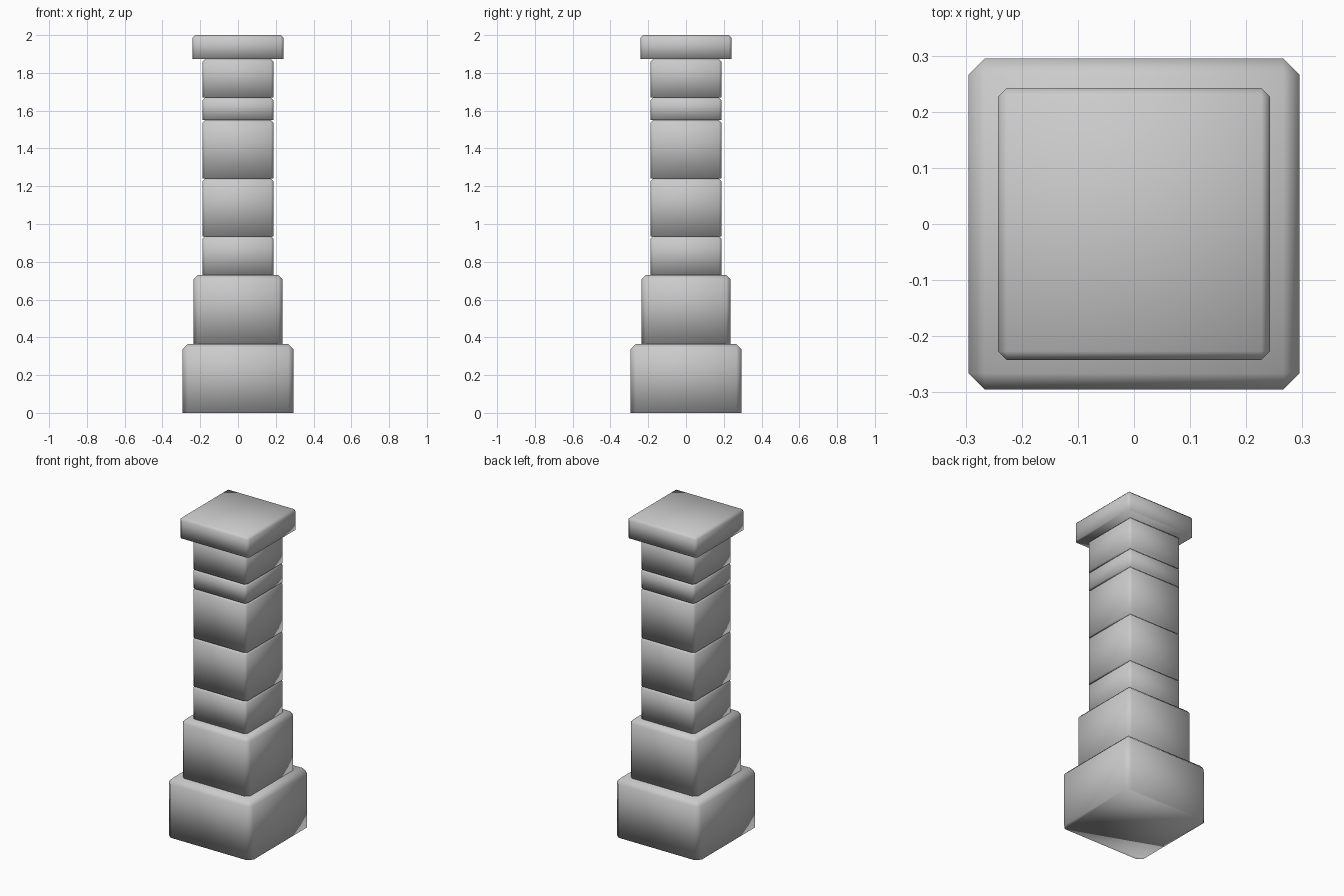
import bpy, bmesh
from mathutils import Matrix

if "Cube" in bpy.data.objects:
    bpy.data.objects.remove(bpy.data.objects["Cube"])


def block(name, half, z0, z1, chamfer):
    """Square stone: chamfered top and upright edges, flat bottom."""
    bm = bmesh.new()
    bmesh.ops.create_cube(bm, size=1.0)
    bmesh.ops.transform(
        bm, verts=bm.verts,
        matrix=Matrix.Translation((0, 0, (z0 + z1) / 2))
        @ Matrix.Diagonal((2 * half, 2 * half, z1 - z0, 1)))
    mid = (z0 + z1) / 2
    edges = [e for e in bm.edges if any(v.co.z > mid for v in e.verts)]
    bmesh.ops.bevel(bm, geom=edges, offset=chamfer, segments=1,
                    affect='EDGES', clamp_overlap=True)
    for f in bm.faces:
        f.smooth = True
    mesh = bpy.data.meshes.new(name)
    bm.to_mesh(mesh)
    bm.free()
    ob = bpy.data.objects.new(name, mesh)
    bpy.context.collection.objects.link(ob)
    return ob


# stepped base
block("base_lower", 0.295, 0.0, 0.365, 0.029)
block("base_upper", 0.236, 0.365, 0.73, 0.024)

# shaft stones
levels = [0.73, 0.935, 1.24, 1.55, 1.67, 1.873]
for i, (a, b) in enumerate(zip(levels, levels[1:])):
    block(f"shaft_stone_{i + 1}", 0.189, a, b, 0.015)

# overhanging cap
block("cap", 0.242, 1.873, 2.0, 0.015)
